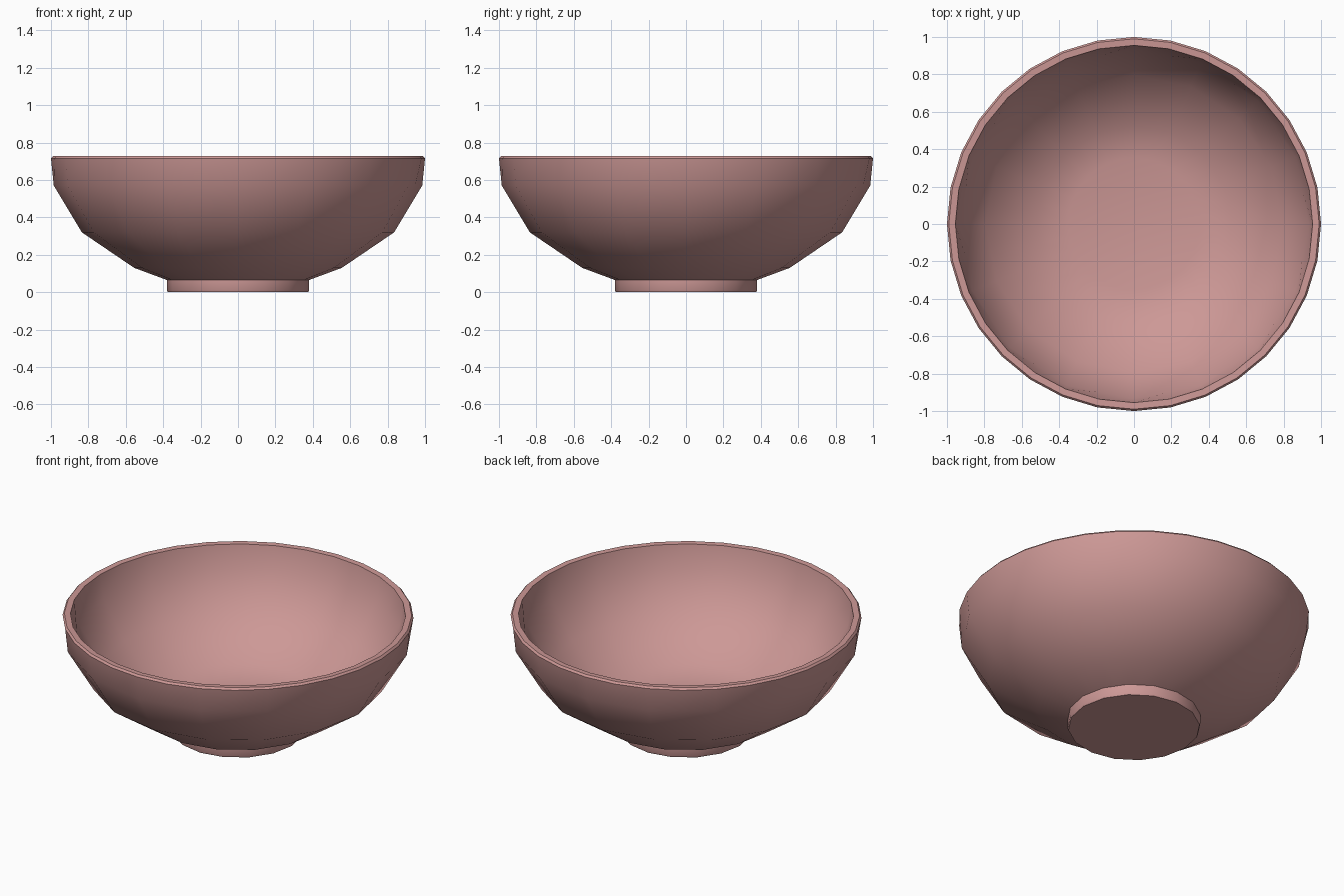
import bpy, bmesh, math

cube = bpy.data.objects.get("Cube")
if cube:
    bpy.data.objects.remove(cube, do_unlink=True)

clay = bpy.data.materials.new("dusty pink clay")
clay.use_nodes = True
colour = (0.61, 0.315, 0.305, 1)
clay.diffuse_color = colour
clay.node_tree.nodes["Principled BSDF"].inputs["Base Color"].default_value = colour

STEPS = 32


def ring(bm, radius, z, coarse):
    """Ring of vertices; a coarse ring has half the corners."""
    verts = []
    for i in range(STEPS):
        a = math.tau * i / STEPS
        r = radius * math.cos(math.tau / STEPS) if coarse and i % 2 else radius
        verts.append(bm.verts.new((r * math.cos(a), r * math.sin(a), z)))
    return verts


def lathe(name, profile):
    """Turned solid with flat caps from (radius, height, coarse) rings."""
    bm = bmesh.new()
    rings = [ring(bm, *p) for p in profile]
    for low, high in zip(rings, rings[1:]):
        for i in range(STEPS):
            j = (i + 1) % STEPS
            bm.faces.new((low[i], low[j], high[j], high[i]))
    bm.faces.new(rings[0][::-1])
    bm.faces.new(rings[-1])
    bmesh.ops.recalc_face_normals(bm, faces=bm.faces)
    mesh = bpy.data.meshes.new(name)
    bm.to_mesh(mesh)
    bm.free()
    mesh.materials.append(clay)
    obj = bpy.data.objects.new(name, mesh)
    bpy.context.collection.objects.link(obj)
    bpy.ops.object.select_all(action="DESELECT")
    obj.select_set(True)
    bpy.context.view_layer.objects.active = obj
    bpy.ops.object.shade_smooth_by_angle(angle=math.radians(42))
    return obj


# Foot, outer wall, rim, inner wall and floor
lathe("bowl", [
    (0.375, 0, True), (0.38, 0.01, True), (0.38, 0.065, True),
    (0.555, 0.13, True), (0.835, 0.32, True), (0.985, 0.57, True),
    (1.0, 0.715, False), (0.99, 0.727, False),
    (0.955, 0.725, False), (0.935, 0.58, True),
    (0.795, 0.35, True), (0.525, 0.17, True), (0.36, 0.13, True),
])
